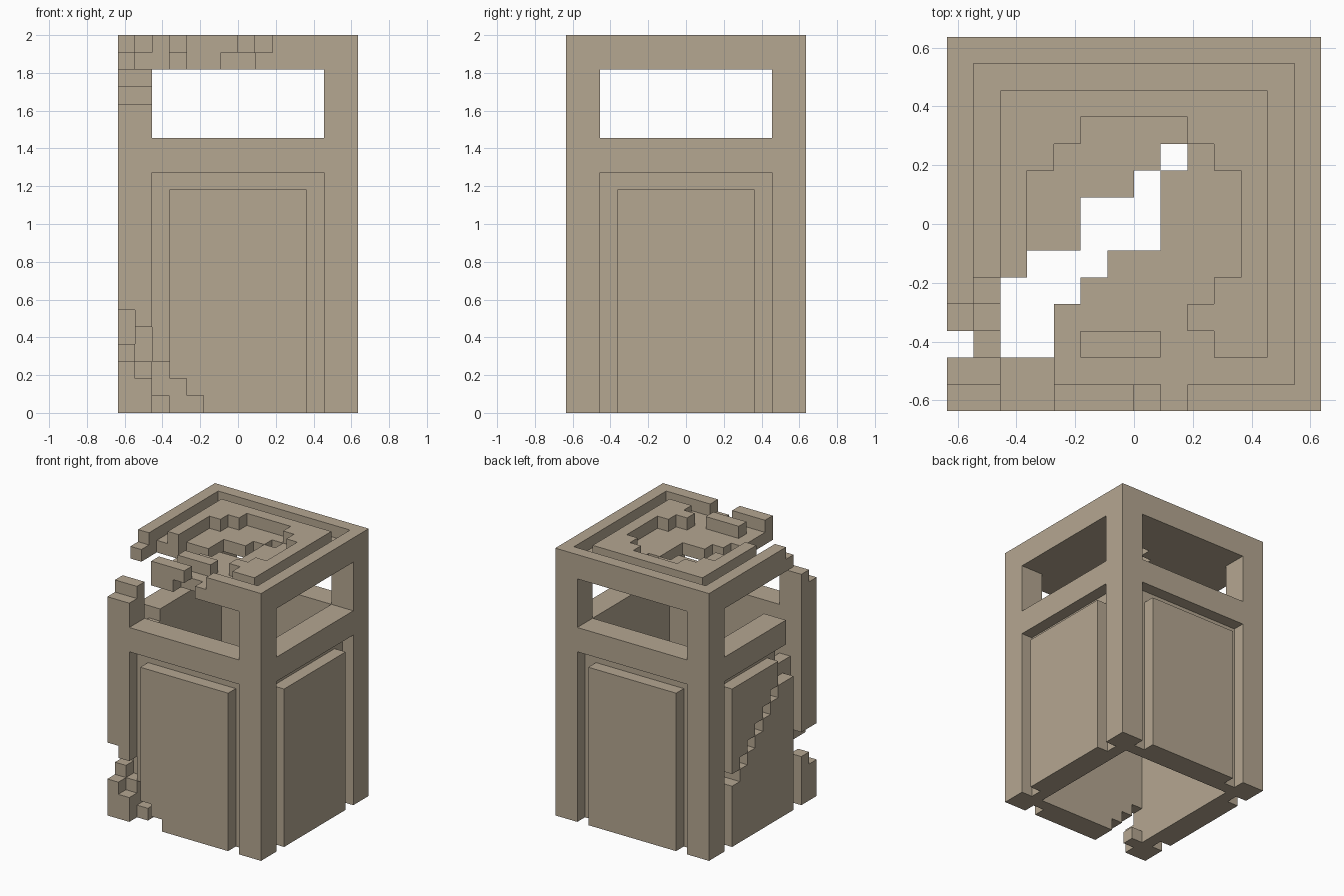
import bpy, bmesh

if "Cube" in bpy.data.objects:
    bpy.data.objects.remove(bpy.data.objects["Cube"])

U = 2 / 22            # block size: the booth is 14 x 14 x 22 blocks
N, H = 14, 22

mat = bpy.data.materials.new("weathered tan stone")
mat.diffuse_color = (0.46, 0.385, 0.285, 1)
mat.use_nodes = True
mat.node_tree.nodes["Principled BSDF"].inputs["Base Color"].default_value = mat.diffuse_color


def box(x0, x1, y0, y1, z0, z1):
    """All block cells in an inclusive index range."""
    return {(x, y, z) for x in range(x0, x1 + 1)
            for y in range(y0, y1 + 1) for z in range(z0, z1 + 1)}


def four(cells):
    """Repeat a front part around all four sides."""
    out = set()
    for _ in range(4):
        out |= cells
        cells = {(N - 1 - y, x, z) for x, y, z in cells}
    return out


# --- intact parts -------------------------------------------------------
posts = four(box(0, 1, 0, 1, 0, 21))
rails = four(box(2, 11, 0, 1, 14, 15))
walls = four(box(2, 11, 1, 1, 0, 13))
panels = four(box(3, 10, 0, 0, 0, 12))
roof = box(0, 13, 0, 13, 20, 21)
posts = {c for c in posts if c[2] < 20}
# groove around the roof plate
roof -= four(box(1, 12, 1, 1, 21, 21))
# round recess in the roof plate
for y in range(3, 11):
    half = {3: 2, 4: 3, 9: 3, 10: 2}.get(y, 4)
    roof -= box(7 - half, 6 + half, y, y, 21, 21)

# --- damage -------------------------------------------------------------
cut = set()
# broken roof hole, row by row
for y, a, b in ((2, 2, 3), (3, 2, 3), (4, 2, 4), (5, 3, 5), (6, 5, 7),
                (7, 5, 7), (8, 7, 7), (9, 8, 8)):
    cut |= box(a, b, y, y, 20, 21)
cut |= box(4, 4, 2, 3, 21, 21) | box(8, 9, 2, 2, 21, 21)
# broken roof corner and rims
cut |= box(0, 3, 0, 1, 20, 21) | box(0, 1, 2, 2, 20, 21)
cut |= box(0, 1, 3, 3, 21, 21) | box(1, 1, 3, 4, 20, 21)
cut |= box(7, 8, 0, 0, 21, 21) | box(6, 7, 0, 0, 20, 20)
# broken top of the front left post
cut |= box(0, 1, 0, 0, 18, 21) | box(0, 1, 1, 1, 19, 21)
# gap near the foot of the front left post
cut |= box(0, 0, 0, 0, 3, 5) | box(1, 1, 0, 0, 2, 4)
cut |= box(0, 0, 1, 1, 4, 5) | box(1, 1, 1, 1, 3, 4)
# chipped lower corner of the front panel
cut |= box(2, 2, 1, 1, 1, 2) | box(3, 3, 0, 1, 0, 1) | box(4, 4, 0, 1, 0, 0)
# left rail break
cut |= box(0, 0, 2, 3, 14, 15) | box(1, 1, 2, 2, 13, 15) | box(1, 1, 3, 3, 15, 15)
# stepped crack across the left panel
cut |= box(0, 0, 3, 4, 11, 12) | box(1, 1, 2, 3, 12, 13)
for y, z in ((4, 11), (5, 10), (6, 9), (7, 8), (8, 7), (9, 6), (10, 5), (11, 4)):
    cut |= box(0, 1, y, y, z, z)

parts = {"corner_posts": posts, "window_rails": rails, "recessed_walls": walls,
         "side_panels": panels, "roof": roof}
solid = set().union(*parts.values()) - cut

# --- skin: outer faces only, merged into large flat faces ----------------
SIDES = {
    (1, 0, 0): ((1, 0, 0), (1, 1, 0), (1, 1, 1), (1, 0, 1)),
    (-1, 0, 0): ((0, 0, 0), (0, 0, 1), (0, 1, 1), (0, 1, 0)),
    (0, 1, 0): ((0, 1, 0), (0, 1, 1), (1, 1, 1), (1, 1, 0)),
    (0, -1, 0): ((0, 0, 0), (1, 0, 0), (1, 0, 1), (0, 0, 1)),
    (0, 0, 1): ((0, 0, 1), (1, 0, 1), (1, 1, 1), (0, 1, 1)),
    (0, 0, -1): ((0, 0, 0), (0, 1, 0), (1, 1, 0), (1, 0, 0)),
}


def build(name, cells):
    bm = bmesh.new()
    for x, y, z in sorted(cells):
        for (dx, dy, dz), corners in SIDES.items():
            if (x + dx, y + dy, z + dz) in solid:
                continue
            bm.faces.new([bm.verts.new(((x + a - N / 2) * U, (y + b - N / 2) * U,
                                        (z + c) * U)) for a, b, c in corners])
    bmesh.ops.remove_doubles(bm, verts=bm.verts, dist=1e-4)
    bmesh.ops.dissolve_limit(bm, angle_limit=0.01, verts=bm.verts, edges=bm.edges)
    me = bpy.data.meshes.new(name)
    bm.to_mesh(me)
    bm.free()
    me.materials.append(mat)
    bpy.context.collection.objects.link(bpy.data.objects.new(name, me))


for name, cells in parts.items():
    build(name, cells & solid)
